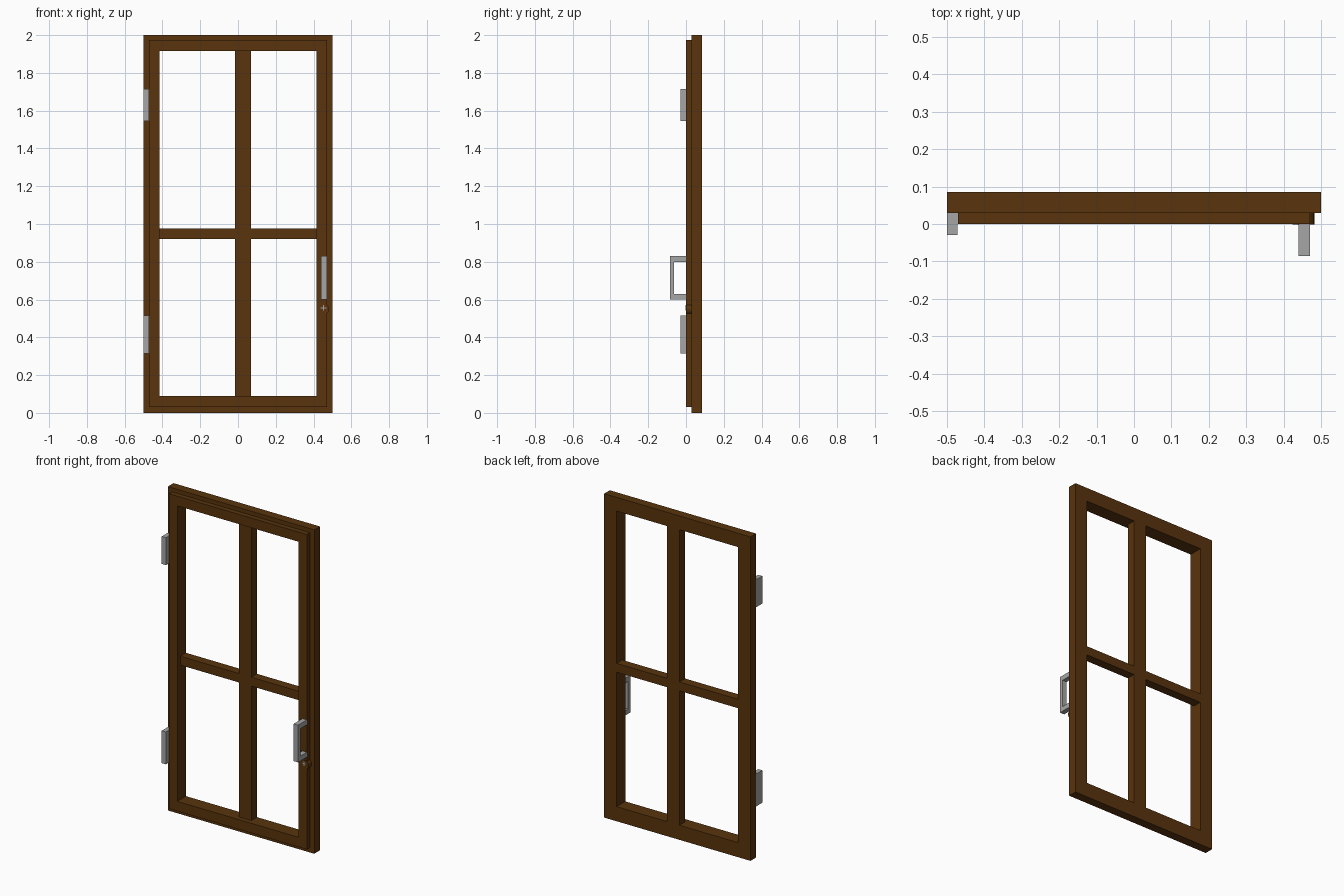
import bpy, bmesh, math

if "Cube" in bpy.data.objects:
    bpy.data.objects.remove(bpy.data.objects["Cube"])


def material(name, rgb):
    m = bpy.data.materials.new(name)
    m.diffuse_color = (*rgb, 1)
    m.use_nodes = True
    m.node_tree.nodes["Principled BSDF"].inputs["Base Color"].default_value = m.diffuse_color
    return m


WOOD = material("brown wood", (0.10, 0.034, 0.004))
METAL = material("grey metal", (0.38, 0.38, 0.38))


def finish(name, bm, mat):
    bmesh.ops.recalc_face_normals(bm, faces=bm.faces)
    me = bpy.data.meshes.new(name)
    bm.to_mesh(me)
    bm.free()
    me.materials.append(mat)
    ob = bpy.data.objects.new(name, me)
    bpy.context.collection.objects.link(ob)
    return ob


def box(name, x, y, z, mat):
    bm = bmesh.new()
    bmesh.ops.create_cube(bm, size=1)
    for v in bm.verts:
        v.co = [r[0] if c < 0 else r[1] for r, c in zip((x, y, z), v.co)]
    return finish(name, bm, mat)


def ring(name, outer, inner, y, mat):
    """Rectangular frame in the xz plane; rectangles are (x0, x1, z0, z1)."""
    bm = bmesh.new()

    def loop(r, yy):
        return [bm.verts.new((a, yy, b)) for a, b in
                ((r[0], r[2]), (r[1], r[2]), (r[1], r[3]), (r[0], r[3]))]
    loops = [loop(outer, y[0]), loop(outer, y[1]), loop(inner, y[1]), loop(inner, y[0])]
    for k in range(4):
        a, b = loops[k], loops[(k + 1) % 4]
        for i in range(4):
            j = (i + 1) % 4
            bm.faces.new((a[i], a[j], b[j], b[i]))
    return finish(name, bm, mat)


# Frame: wide back ring and a slightly smaller raised front ring
OPENING = (-0.415, 0.415, 0.09, 1.915)
ring("back_frame", (-0.5, 0.5, 0, 2), OPENING, (0.03, 0.085), WOOD)
ring("front_frame", (-0.47, 0.47, 0.03, 1.975), OPENING, (0, 0.03), WOOD)

# Glazing bars
box("vertical_bar", (-0.015, 0.07), (0.03, 0.085), (0.09, 1.915), WOOD)
box("left_cross_bar", (-0.415, -0.015), (0.03, 0.085), (0.92, 0.975), WOOD)
box("right_cross_bar", (0.07, 0.415), (0.03, 0.085), (0.92, 0.975), WOOD)

# Hinges
for name, z in (("lower_hinge", (0.315, 0.515)), ("upper_hinge", (1.545, 1.715))):
    box(name, (-0.5, -0.472), (-0.03, 0.03), z, METAL)

# Pull handle: grip and two arms
box("handle_grip", (0.44, 0.47), (-0.085, -0.063), (0.60, 0.83), METAL)
for name, z in (("handle_lower_arm", (0.60, 0.63)), ("handle_upper_arm", (0.80, 0.83))):
    box(name, (0.44, 0.47), (-0.063, 0), z, METAL)

# Lock barrel with a cross-shaped keyhole plate
bm = bmesh.new()
bmesh.ops.create_cone(bm, cap_ends=True, segments=24, radius1=0.029, radius2=0.029, depth=0.031)
lock = finish("lock_barrel", bm, WOOD)
lock.rotation_euler.x = math.pi / 2
lock.location = (0.453, 0.0145, 0.549)
box("keyhole_upright", (0.450, 0.456), (-0.003, 0), (0.541, 0.571), METAL)
box("keyhole_crosspiece", (0.438, 0.468), (-0.003, 0), (0.553, 0.559), METAL)
